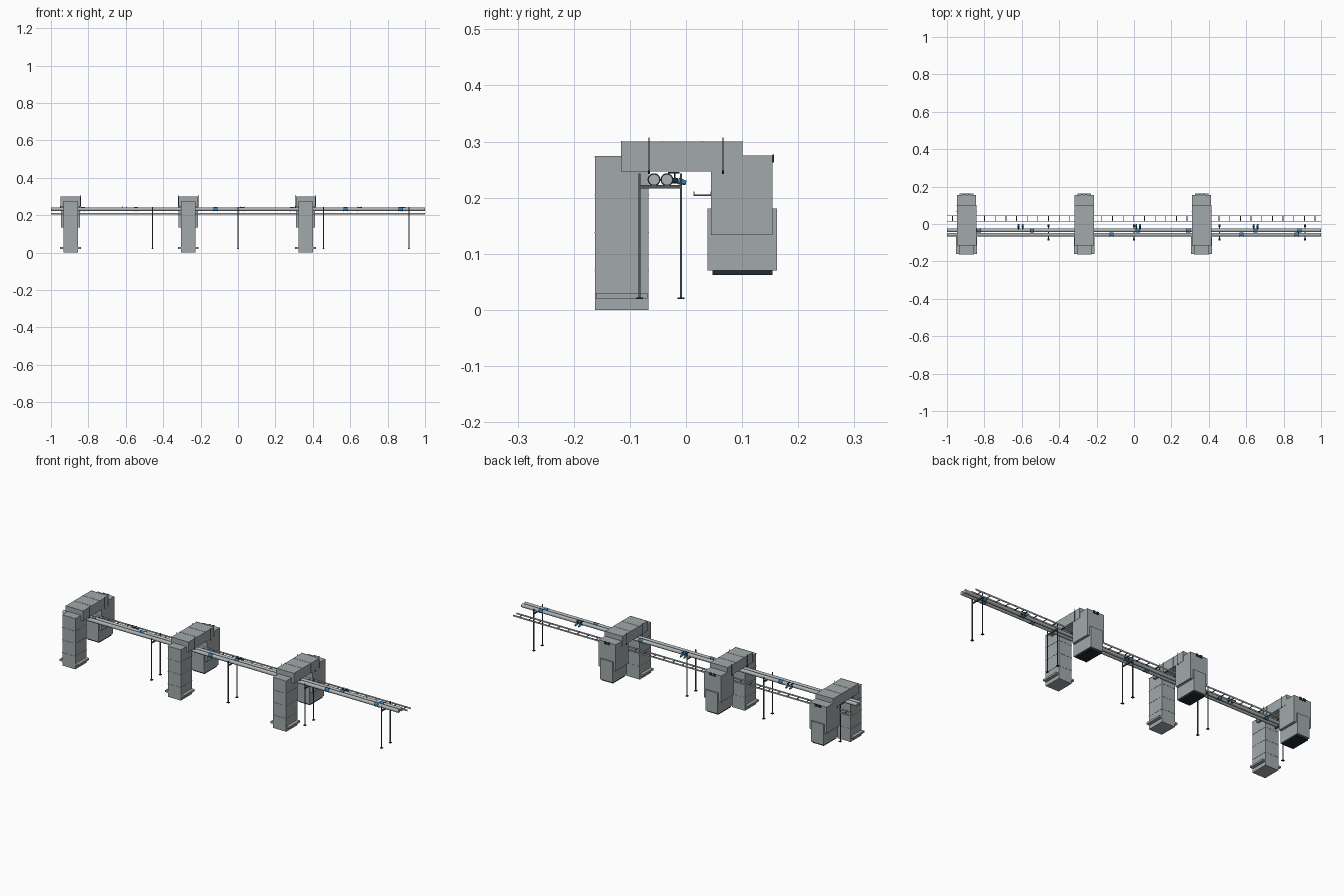
import bpy, bmesh, math
from mathutils import Matrix, Vector

if "Cube" in bpy.data.objects:
    bpy.data.objects.remove(bpy.data.objects["Cube"])


def mat(name, c):
    m = bpy.data.materials.new(name)
    m.diffuse_color = (*c, 1)
    m.use_nodes = True
    m.node_tree.nodes["Principled BSDF"].inputs["Base Color"].default_value = m.diffuse_color
    return m


PANEL = mat("panel_grey", (0.36, 0.40, 0.41))
PIPE = mat("pipe_grey", (0.42, 0.45, 0.46))
STEEL = mat("dark_steel", (0.09, 0.10, 0.10))
DARK = mat("near_black", (0.015, 0.025, 0.035))
BLUE = mat("valve_blue", (0.03, 0.20, 0.42))


class Part:
    """Collects boxes and cylinders into one named object."""

    def __init__(self, name, material):
        self.name, self.material, self.bm = name, material, bmesh.new()

    def box(self, x0, x1, y0, y1, z0, z1):
        m = Matrix.Translation(((x0 + x1) / 2, (y0 + y1) / 2, (z0 + z1) / 2))
        bmesh.ops.create_cube(self.bm, size=1,
                              matrix=m @ Matrix.Diagonal((x1 - x0, y1 - y0, z1 - z0, 1)))
        return self

    def rod(self, a, b, r, r2=None, n=16):
        a, b = Vector(a), Vector(b)
        d = b - a
        m = Matrix.Translation((a + b) / 2) @ d.to_track_quat('Z', 'Y').to_matrix().to_4x4()
        bmesh.ops.create_cone(self.bm, cap_ends=True, segments=n, radius1=r,
                              radius2=r if r2 is None else r2, depth=d.length, matrix=m)
        return self

    def done(self, smooth=False):
        me = bpy.data.meshes.new(self.name)
        self.bm.to_mesh(me)
        self.bm.free()
        me.materials.append(self.material)
        ob = bpy.data.objects.new(self.name, me)
        bpy.context.collection.objects.link(ob)
        if smooth:
            bpy.context.view_layer.objects.active = ob
            ob.select_set(True)
            bpy.ops.object.shade_smooth_by_angle(angle=math.radians(40))
            ob.select_set(False)
        return ob


# Gantry machines
for i, cx in enumerate((-0.895, -0.266, 0.362), 1):
    def part(name, material=PANEL):
        return Part(f"{name}_{i}", material)

    # front column with panel seams and base flange
    col = part("front_column").box(cx - 0.039, cx + 0.039, -0.162, -0.067, 0, 0.274)
    for z in (0.07, 0.138, 0.205, 0.2725):
        col.box(cx - 0.040, cx + 0.040, -0.1632, -0.066, z - 0.001, z + 0.001)
    col.done()
    part("base_flange").box(cx - 0.056, cx + 0.056, -0.160, -0.069, 0.02, 0.03).done()

    # overhead beam
    beam = part("top_beam").box(cx - 0.052, cx + 0.052, -0.116, 0.101, 0.247, 0.300)
    for y in (-0.115, -0.043, 0.029, 0.1):
        beam.box(cx - 0.053, cx + 0.053, y - 0.001, y + 0.001, 0.2465, 0.301)
    beam.done()

    # rear cabinet, hanging housing and its dark underside
    part("rear_cabinet").box(cx - 0.051, cx + 0.051, 0.045, 0.154, 0.133, 0.275).done()
    part("lower_housing").box(cx - 0.037, cx + 0.037, 0.038, 0.1625, 0.07, 0.181).done()
    part("housing_underside", DARK).box(cx - 0.034, cx + 0.034, 0.047, 0.154, 0.062, 0.07).done()

    # vent on the back of the cabinet
    vent = part("rear_vent", DARK).box(cx - 0.018, cx + 0.018, 0.154, 0.1555, 0.263, 0.267)
    for s in (-1, 1):
        vent.box(cx + s * 0.011 - 0.007, cx + s * 0.011 + 0.007, 0.154, 0.157, 0.263, 0.277)
    vent.done()

    # hanger rods beside the beam
    rods = part("hanger_rods", DARK)
    for s in (-1, 1):
        for y in (-0.066, 0.066):
            rods.rod((cx + s * 0.054, y, 0.245), (cx + s * 0.054, y, 0.307), 0.001, n=8)
            rods.rod((cx + s * 0.054, y, 0.242), (cx + s * 0.054, y, 0.248), 0.002, n=8)
    rods.done()

# Long pipes running through the gantries
for name, y in (("front_pipe", -0.057), ("rear_pipe", -0.034)):
    Part(name, PIPE).rod((-1, y, 0.232), (1, y, 0.232), 0.0098, n=24).done(True)

# Pipe support frames
frames = Part("support_frames", STEEL)
feet = Part("support_feet", DARK)
for k in range(5):
    x = -0.914 + k * 0.457
    for y in (-0.083, -0.009):
        frames.box(x - 0.002, x + 0.002, y - 0.002, y + 0.002, 0.021, 0.243)
        feet.box(x - 0.006, x + 0.006, y - 0.006, y + 0.006, 0.019, 0.022)
    frames.box(x - 0.003, x + 0.003, -0.085, -0.007, 0.216, 0.2225)
frames.done()
feet.done()

# Cable ladder: two side rails and rungs
ladder = Part("cable_ladder", PIPE)
for y in (0.0145, 0.0445):
    ladder.box(-1, 1, y - 0.001, y + 0.001, 0.203, 0.211)
ladder.done()
rungs = Part("ladder_rungs", STEEL)
for k in range(35):
    x = -0.97 + k * 0.057
    rungs.box(x - 0.002, x + 0.002, 0.0145, 0.0445, 0.203, 0.2055)
rungs.done()

# Side valves branching from the rear pipe: dark body, blue bell, stem on top
bodies = Part("valve_bodies", DARK)
bells = Part("valve_bells", BLUE)
for x in (-0.617, -0.595, 0.012, 0.033, 0.640, 0.661):
    bodies.rod((x, -0.034, 0.230), (x, -0.014, 0.230), 0.005, n=12)
    bodies.rod((x, -0.02, 0.230), (x, -0.02, 0.244), 0.0015, n=8)
    bodies.box(x - 0.002, x + 0.002, -0.032, -0.012, 0.243, 0.2455)
    bells.rod((x, -0.014, 0.230), (x, 0.0, 0.226), 0.006, 0.004, n=12)
bodies.done(True)
bells.done(True)

# Blue couplings on the pipes, with dark end rings
coup = Part("pipe_couplings", BLUE)
rings = Part("coupling_rings", DARK)
for x, y in ((-0.83, -0.034), (-0.545, -0.034), (-0.12, -0.057), (0.02, -0.034),
             (0.29, -0.034), (0.575, -0.057), (0.65, -0.034), (0.87, -0.057), (0.885, -0.034)):
    coup.rod((x - 0.009, y, 0.232), (x + 0.009, y, 0.232), 0.0106)
    for s in (-1, 1):
        rings.rod((x + s * 0.009, y, 0.232), (x + s * 0.011, y, 0.232), 0.0115)
coup.done(True)
rings.done(True)
